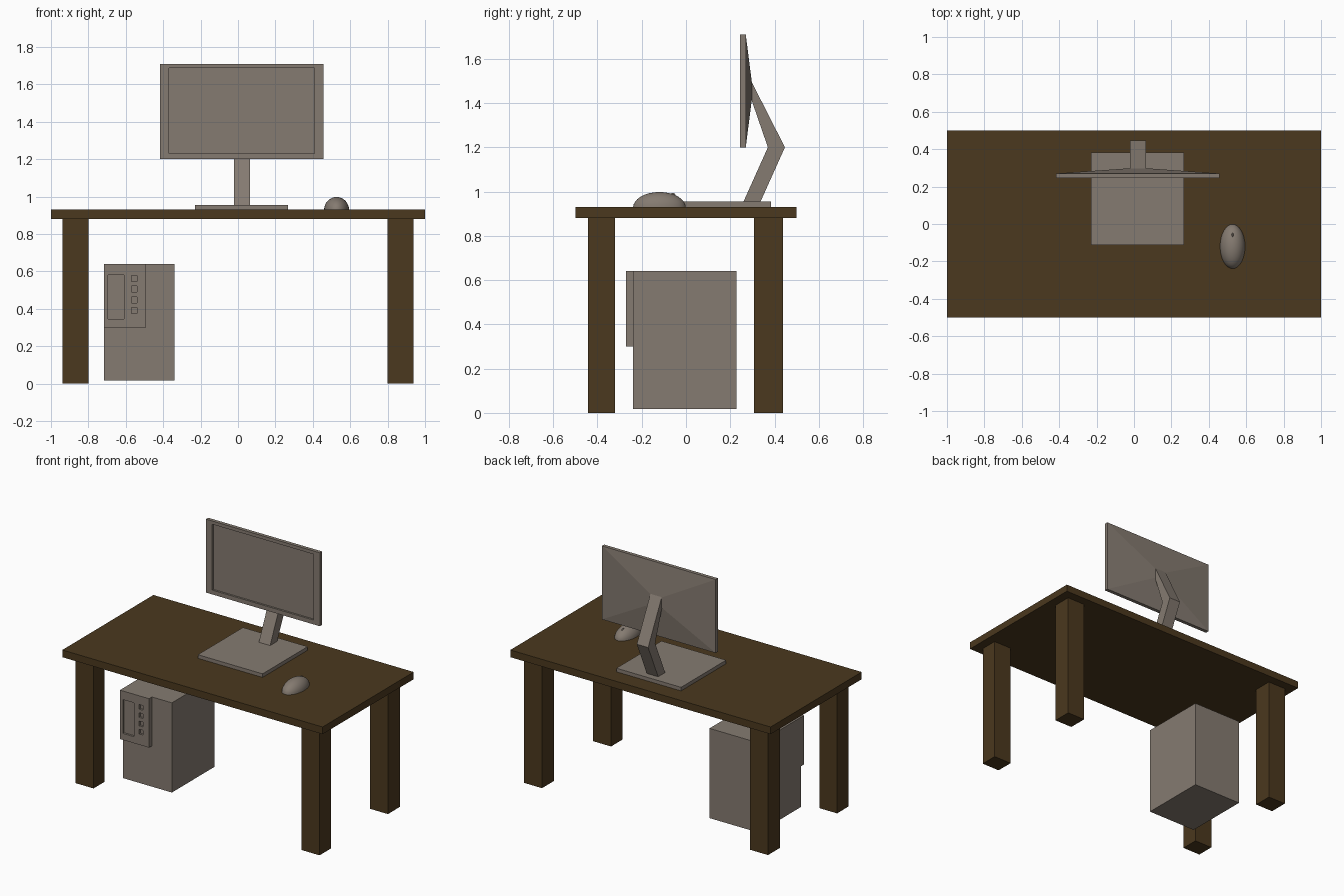
import bpy, bmesh
from mathutils import Matrix

if "Cube" in bpy.data.objects:
    bpy.data.objects.remove(bpy.data.objects["Cube"])


def material(name, rgb):
    m = bpy.data.materials.new(name)
    m.diffuse_color = (*rgb, 1)
    m.use_nodes = True
    m.node_tree.nodes["Principled BSDF"].inputs["Base Color"].default_value = m.diffuse_color
    return m


wood = material("dark_wood", (0.07, 0.04, 0.013))
grey = material("warm_grey", (0.235, 0.198, 0.165))


def finish(name, bm, mat):
    bmesh.ops.recalc_face_normals(bm, faces=bm.faces)
    me = bpy.data.meshes.new(name)
    bm.to_mesh(me)
    bm.free()
    ob = bpy.data.objects.new(name, me)
    bpy.context.collection.objects.link(ob)
    me.materials.append(mat)
    return ob


def add_loft(bm, rings):
    loops = [[bm.verts.new(p) for p in ring] for ring in rings]
    for a, b in zip(loops, loops[1:]):
        n = len(a)
        for i in range(n):
            bm.faces.new((a[i], a[(i + 1) % n], b[(i + 1) % n], b[i]))
    bm.faces.new(loops[0])
    bm.faces.new(loops[-1])


def rect(x0, x1, z0, z1, y):
    return [(x0, y, z0), (x1, y, z0), (x1, y, z1), (x0, y, z1)]


def boxes(name, spans, mat):
    bm = bmesh.new()
    for x0, x1, y0, y1, z0, z1 in spans:
        add_loft(bm, [rect(x0, x1, z0, z1, y0), rect(x0, x1, z0, z1, y1)])
    return finish(name, bm, mat)


# Desk
boxes("table_top", [(-1, 1, -0.5, 0.5, 0.88, 0.93)], wood)
for yname, y0, y1 in (("front", -0.443, -0.32), ("back", 0.307, 0.438)):
    for xname, x0, x1 in (("left", -0.937, -0.8), ("right", 0.8, 0.937)):
        boxes(f"{yname}_{xname}_leg", [(x0, x1, y0, y1, 0, 0.88)], wood)

# Computer tower with a recessed front panel
boxes("tower_case", [(-0.717, -0.34, -0.24, 0.228, 0.017, 0.64)], grey)
panel = boxes("tower_panel", [(-0.717, -0.493, -0.272, -0.24, 0.3, 0.64)], grey)
slots = [(-0.695, -0.61, -0.3, -0.258, 0.345, 0.58)]
slots += [(-0.57, -0.54, -0.3, -0.258, z, z + 0.032)
          for z in (0.375, 0.432, 0.49, 0.547)]
cutter = boxes("slot_cutter", slots, grey)
cutter.hide_render = True
mod = panel.modifiers.new("slots", 'BOOLEAN')
mod.operation = 'DIFFERENCE'
mod.solver = 'EXACT'
mod.object = cutter
bpy.context.view_layer.objects.active = panel
bpy.ops.object.modifier_apply(modifier=mod.name)
bpy.data.objects.remove(cutter)

# Monitor: sunken screen, bezel, side band and shallow pyramid back
screen = (-0.37, 0.41, 1.23, 1.687)
outer = (-0.417, 0.457, 1.2, 1.71)
bm = bmesh.new()
add_loft(bm, [rect(*screen, 0.258), rect(*screen, 0.245), rect(*outer, 0.245),
              rect(*outer, 0.27), rect(-0.022, 0.065, 1.42, 1.49, 0.298)])
finish("monitor", bm, grey)

# Bent stand extruded sideways from its profile
profile = [(0.26, 0.955), (0.337, 0.955), (0.447, 1.2), (0.298, 1.493),
           (0.294, 1.42), (0.37, 1.2)]
bm = bmesh.new()
add_loft(bm, [[(x, y, z) for y, z in profile] for x in (-0.022, 0.065)])
finish("monitor_stand", bm, grey)
boxes("monitor_base", [(-0.23, 0.267, -0.112, 0.383, 0.93, 0.955)], grey)

# Mouse: half ellipsoid with a flat bottom
bm = bmesh.new()
bmesh.ops.create_uvsphere(bm, u_segments=32, v_segments=16, radius=1)
cut = bmesh.ops.bisect_plane(bm, geom=bm.verts[:] + bm.edges[:] + bm.faces[:],
                             plane_co=(0, 0, 0), plane_no=(0, 0, 1),
                             clear_inner=True)
bmesh.ops.holes_fill(bm, edges=[e for e in bm.edges if e.is_boundary])
bmesh.ops.transform(bm, verts=bm.verts, matrix=Matrix.Translation((0.527, -0.12, 0.928))
                    @ Matrix.Diagonal((0.067, 0.119, 0.07, 1)))
mouse = finish("mouse_body", bm, grey)

# Scroll wheel sunk into the mouse
bm = bmesh.new()
bmesh.ops.create_uvsphere(bm, u_segments=12, v_segments=8, radius=1)
bmesh.ops.transform(bm, verts=bm.verts, matrix=Matrix.Translation((0.527, -0.06, 0.98))
                    @ Matrix.Diagonal((0.006, 0.014, 0.014, 1)))
wheel = finish("mouse_wheel", bm, grey)

for ob in (mouse, wheel):
    bpy.ops.object.select_all(action='DESELECT')
    ob.select_set(True)
    bpy.context.view_layer.objects.active = ob
    bpy.ops.object.shade_smooth_by_angle()
